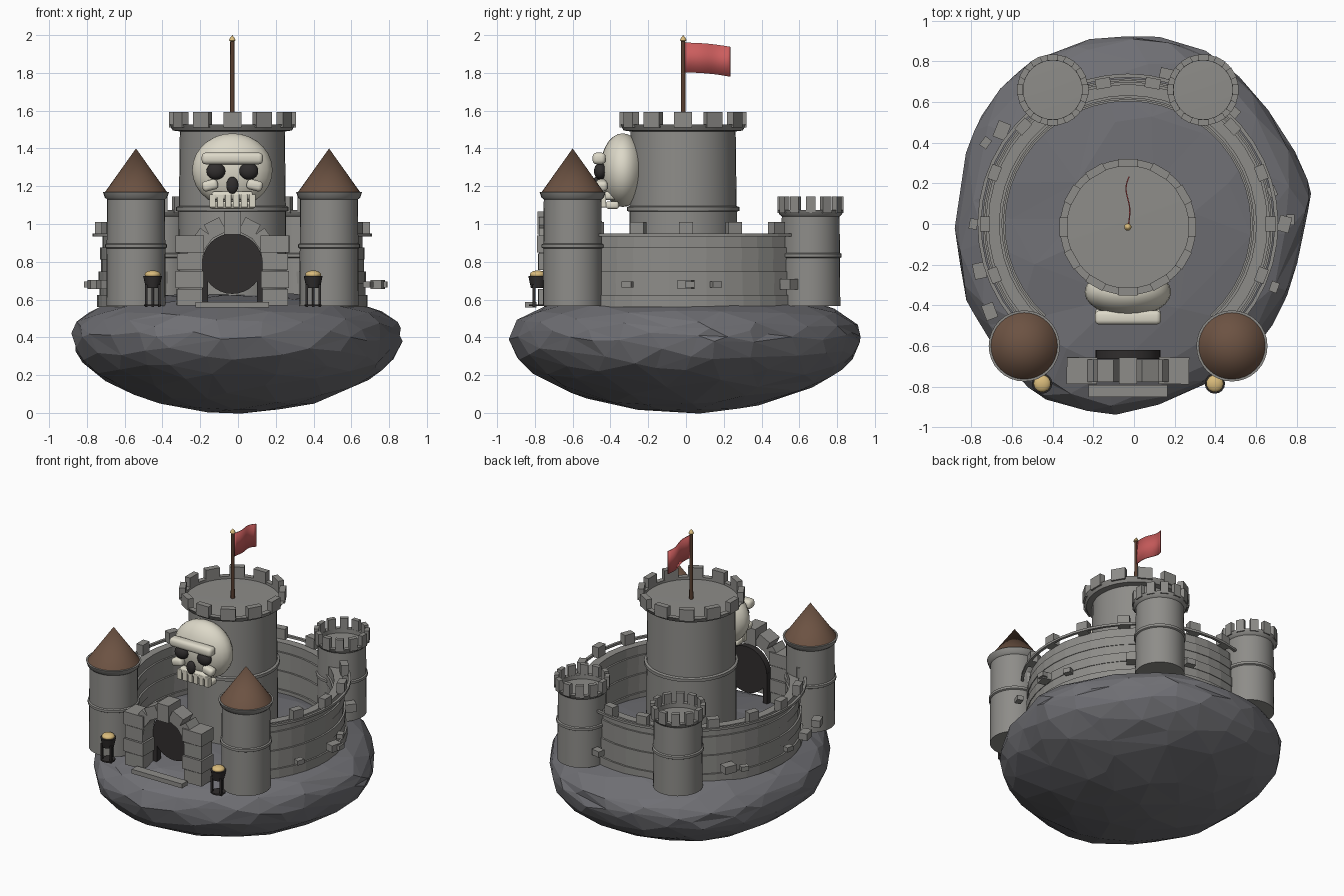
import bpy, bmesh, math, random
from math import sin, cos, pi, radians
from mathutils import Matrix, Vector, Euler

if "Cube" in bpy.data.objects:
    bpy.data.objects.remove(bpy.data.objects["Cube"])

random.seed(4)
CX, CY = -0.03, -0.015   # castle axis


def mat(name, c):
    m = bpy.data.materials.new(name)
    m.diffuse_color = (*c, 1)
    m.use_nodes = True
    m.node_tree.nodes["Principled BSDF"].inputs["Base Color"].default_value = m.diffuse_color
    return m


ROCK = mat("rock", (0.16, 0.16, 0.175))
STONE = mat("stone", (0.27, 0.265, 0.25))
BONE = mat("bone", (0.72, 0.69, 0.58))
ROOF = mat("roof_brown", (0.15, 0.085, 0.055))
DARK = mat("dark", (0.03, 0.027, 0.027))
WOOD = mat("wood", (0.10, 0.05, 0.03))
RED = mat("red", (0.6, 0.11, 0.11))
GOLD = mat("gold", (0.7, 0.5, 0.2))


def finish(name, bm, material=None, smooth=False):
    bmesh.ops.remove_doubles(bm, verts=bm.verts, dist=1e-5)
    bmesh.ops.recalc_face_normals(bm, faces=bm.faces)
    me = bpy.data.meshes.new(name)
    bm.to_mesh(me)
    bm.free()
    ob = bpy.data.objects.new(name, me)
    bpy.context.collection.objects.link(ob)
    me.materials.append(material or STONE)
    if smooth:
        bpy.ops.object.select_all(action='DESELECT')
        bpy.context.view_layer.objects.active = ob
        ob.select_set(True)
        bpy.ops.object.shade_smooth_by_angle(angle=radians(35))
    return ob


def box(name, size, loc, rot=(0, 0, 0), material=None, bevel=0.0):
    bm = bmesh.new()
    m = Matrix.LocRotScale(Vector(loc), Euler(rot), Vector(size))
    bmesh.ops.create_cube(bm, size=1, matrix=m)
    if bevel:
        bmesh.ops.bevel(bm, geom=bm.edges[:], offset=bevel, segments=3, affect='EDGES', profile=0.5)
    return finish(name, bm, material, bevel > 0.01)


def ball(name, radii, loc, material):
    bm = bmesh.new()
    m = Matrix.LocRotScale(Vector(loc), None, Vector(radii))
    bmesh.ops.create_uvsphere(bm, u_segments=24, v_segments=14, radius=1, matrix=m)
    return finish(name, bm, material, True)


def lathe(name, prof, loc, segs=32, arc=None, material=None, smooth=True):
    """Revolve (r, z) points; with arc=(a0, a1) the profile is a closed section."""
    bm = bmesh.new()
    a0, a1 = arc or (0, 2 * pi)
    n = segs + 1 if arc else segs
    rings = []
    for i in range(n):
        a = a0 + (a1 - a0) * i / segs
        rings.append([bm.verts.new((loc[0] + r * cos(a), loc[1] + r * sin(a), loc[2] + z)) for r, z in prof])
    m = len(prof)
    for i in range(segs):
        A, B = rings[i], rings[(i + 1) % n]
        for j in range(m if arc else m - 1):
            k = (j + 1) % m
            bm.faces.new((A[j], B[j], B[k], A[k]))
    if arc:
        bm.faces.new(rings[0])
        bm.faces.new(rings[-1])
    return finish(name, bm, material, smooth)


def merlons(name, centre, r, z, size, angles):
    for a in angles:
        t = radians(a)
        box(name, size, (centre[0] + r * cos(t), centre[1] + r * sin(t), z), (0, 0, t))


# Rock island: icosphere reshaped to a boulder with an irregular outline
outline = [(-.03, .92), (.35, .85), (.72, .45), (.87, .13), (.81, -.12), (.72, -.42), (.47, -.71), (.13, -.88),
           (-.19, -.93), (-.48, -.83), (-.73, -.53), (-.87, -.18), (-.86, .1), (-.78, .47), (-.56, .76)]
polar = sorted((math.atan2(y, x), math.hypot(x, y)) for x, y in outline)
polar = [(polar[-1][0] - 2 * pi, polar[-1][1])] + polar + [(polar[0][0] + 2 * pi, polar[0][1])]


def outline_radius(a):
    for (p, r), (q, s) in zip(polar, polar[1:]):
        if p <= a <= q:
            return r + (s - r) * (a - p) / (q - p)
    return 0.87


bm = bmesh.new()
bmesh.ops.create_icosphere(bm, subdivisions=4, radius=1)
for v in bm.verts:
    rho, s = math.hypot(v.co.x, v.co.y), abs(v.co.z)
    up = v.co.z > 0
    n = 2.7 if up else 1.85
    k = (rho ** n + s ** n) ** (-1 / n)
    a = math.atan2(v.co.y, v.co.x)
    r = rho * k * outline_radius(a) * (1 + random.uniform(-.01, .01))
    z = 0.385 + (0.245 if up else -0.385) * s * k + random.uniform(-.006, .006)
    v.co = (r * cos(a), r * sin(a), max(z, 0))
rock = finish("rock_island", bm, ROCK)
dec = rock.modifiers.new("facets", 'DECIMATE')
dec.ratio = 0.3

# Curtain wall in stepped stone courses, open at the front, with a coping rail outside
outer = []
for i in range(6):
    r = 0.716 - 0.004 * i - (0.008 if i % 2 else 0)
    outer += [(r, 0.56 + 0.063 * i), (r, 0.56 + 0.063 * (i + 1))]
inner = [(2 * 0.66 - r, z) for r, z in reversed(outer)]
wall_arc = (radians(-48), radians(228))
lathe("curtain_wall", outer + inner, (CX, 0, 0), 34, wall_arc, smooth=False)
lathe("wall_coping", [(.722, .934), (.74, .934), (.74, .95), (.722, .95)], (CX, 0, 0), 34, wall_arc, smooth=False)
merlons("wall_merlon", (CX, 0), 0.703, 0.972, (.05, .075, .075),
        [-43, -21, 0, 21, 43, 80, 100, 137, 159, 180, 201, 223])

# Stones jutting out of the wall
for x, y, s in [(.74, 0, .06), (.77, .02, .04), (.69, -.31, .04), (.68, .16, .04), (.16, .74, .05), (-.65, .46, .065),
                (-.73, .4, .04), (-.76, -.23, .06), (-.71, -.43, .06), (-.79, 0, .04), (.47, .555, .07)]:
    box("wall_stone", (s, s * 1.3, s * .8), (x, y, .68), (0, 0, math.atan2(y, x) + random.uniform(-.3, .3)))

# Round keep with flared parapet
lathe("keep", [(0, .55), (.287, .55), (.284, 1.065), (.298, 1.07), (.298, 1.09), (.283, 1.095), (.278, 1.49),
               (.315, 1.495), (.335, 1.527), (.30, 1.527), (.30, 1.51), (0, 1.515)], (CX, CY, 0), 40)
merlons("keep_merlon", (CX, CY), 0.316, 1.552, (.04, .095, .08), range(0, 360, 30))

# Corner towers: front pair roofed, back pair crenellated
for x in (-.54, .482):
    lathe("front_tower", [(0, .565), (.157, .565), (.155, .87), (.164, .875), (.164, .892), (.155, .897), (.153, 1.13),
                          (.165, 1.14), (.175, 1.17), (0, 1.17)], (x, -.6, 0))
    lathe("tower_roof", [(0, 1.165), (.165, 1.168), (0, 1.4)], (x, -.6, 0), material=ROOF)
for x in (-.4, .34):
    lathe("back_tower", [(0, .565), (.157, .565), (.155, .82), (.164, .825), (.164, .842), (.155, .847), (.153, 1.04),
                         (.165, 1.05), (.175, 1.075), (.145, 1.075), (.145, 1.045), (0, 1.05)], (x, .66, 0))
    merlons("back_tower_merlon", (x, .66), .16, 1.102, (.03, .052, .085), range(0, 360, 30))

# Gatehouse: block pillars, arch stones, dark doorway, step
for s in (-1, 1):
    for i in range(4):
        w = .15 if i % 2 else .135
        box("gate_block", (w, .12 + .012 * (i % 2), .089), (CX + s * .226, -.722, .612 + .094 * i),
            (0, 0, random.uniform(-.03, .03)))
    box("doorway_jamb", (.03, .045, .24), (CX + s * .145, -.643, .68), material=DARK)
for i in range(-3, 4):
    t = radians(27 * i)
    key = i == 0
    box("arch_stone", (.09, .13 if key else .11, .12 if key else .085),
        (CX + .2 * sin(t), -.722, .80 + .2 * cos(t) + .005 * key), (0, t, 0))
bm = bmesh.new()
bmesh.ops.create_cone(bm, cap_ends=True, segments=32, radius1=.16, radius2=.16, depth=.045,
                      matrix=Matrix.Translation((CX, -.643, .79)) @ Matrix.Rotation(pi / 2, 4, 'X'))
finish("doorway_arch", bm, DARK, True)
box("gate_step", (.39, .06, .03), (CX, -.822, .572))

# Braziers beside the gate
for x in (-.452, .398):
    lathe("brazier_bowl", [(0, .66), (.036, .66), (.05, .725), (0, .73)], (x, -.785, 0), 16, material=DARK)
    ball("brazier_glow", (.042, .042, .022), (x, -.785, .732), GOLD)
    lathe("brazier_foot", [(0, .565), (.045, .565), (.045, .575), (0, .575)], (x, -.785, 0), 16, material=DARK)
    for i in range(3):
        a = pi / 2 + i * pi * 2 / 3
        box("brazier_leg", (.014, .014, .12), (x + .04 * cos(a), -.785 + .04 * sin(a), .62), material=DARK)

# Skull on the keep front
ball("skull_cranium", (.213, .12, .195), (CX, -.335, 1.285), BONE)
box("skull_brow", (.325, .07, .062), (CX, -.46, 1.347), material=BONE, bevel=.022)
box("skull_jaw", (.22, .1, .045), (CX, -.405, 1.15), material=BONE, bevel=.016)
box("skull_chin", (.24, .07, .04), (CX, -.39, 1.10), material=BONE, bevel=.014)
ball("skull_nose", (.032, .02, .045), (CX, -.475, 1.205), DARK)
for s in (-1, 1):
    ball("skull_eye", (.05, .035, .045), (CX + s * .087, -.452, 1.28), DARK)
    box("skull_cheek", (.085, .06, .055), (CX + s * .118, -.445, 1.205), (0, s * .25, 0), BONE, .02)
for i in range(6):
    box("skull_tooth", (.034, .035, .07), (CX + (i - 2.5) * .042, -.44, 1.122), material=BONE, bevel=.004)

# Flagpole, finial and waving flag
lathe("flagpole", [(0, 1.5), (.013, 1.5), (.011, 1.97), (0, 1.97)], (CX, CY, 0), 12, material=WOOD)
lathe("finial", [(0, 1.96), (.018, 1.972), (.012, 1.985), (0, 2.0)], (CX, CY, 0), 12, material=GOLD)
bm = bmesh.new()
cols = []
for i in range(13):
    u = i / 12
    x, y, d = CX + .012 * sin(u * 6.5) * (.3 + u), CY + .01 + .24 * u, -.022 * u * u
    cols.append([bm.verts.new((x, y, z + d)) for z in (1.802, 1.96)])
for A, B in zip(cols, cols[1:]):
    bm.faces.new((A[0], B[0], B[1], A[1]))
flag = finish("flag", bm, RED, True)
th = flag.modifiers.new("thickness", 'SOLIDIFY')
th.thickness = .006
